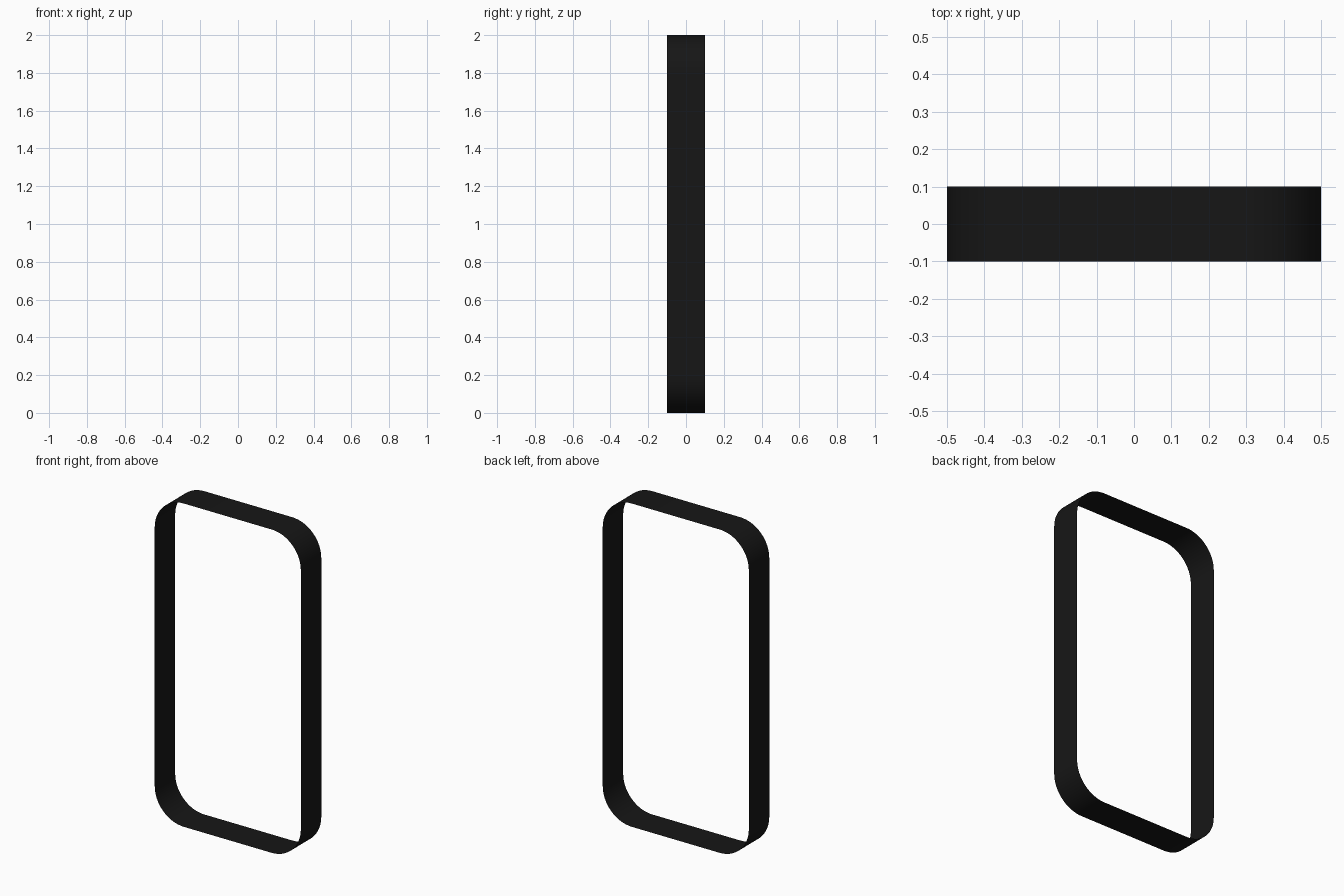
import bpy, bmesh, math

if "Cube" in bpy.data.objects:
    bpy.data.objects.remove(bpy.data.objects["Cube"])

W, H, D, R, SEG = 1.0, 2.0, 0.2, 0.2, 16

# Rounded rectangle outline in the XZ plane, counter-clockwise from +x
outline = []
corners = [(1, 1), (-1, 1), (-1, -1), (1, -1)]
for i, (sx, sz) in enumerate(corners):
    cx, cz = sx * (W / 2 - R), H / 2 + sz * (H / 2 - R)
    for k in range(SEG + 1):
        a = math.radians(90) * (i + k / SEG)
        outline.append((cx + R * math.cos(a), cz + R * math.sin(a)))

# Thin open band: outline swept along y, with no front or back faces
bm = bmesh.new()
front = [bm.verts.new((x, -D / 2, z)) for x, z in outline]
back = [bm.verts.new((x, D / 2, z)) for x, z in outline]
n = len(outline)
for i in range(n):
    j = (i + 1) % n
    bm.faces.new((front[i], back[i], back[j], front[j])).smooth = True
bm.normal_update()
# Make the normals point outward
if bm.faces[:][n - 1].normal.x < 0:
    bmesh.ops.reverse_faces(bm, faces=bm.faces[:])

mesh = bpy.data.meshes.new("frame_band")
bm.to_mesh(mesh)
bm.free()
band = bpy.data.objects.new("frame_band", mesh)
bpy.context.collection.objects.link(band)

# Black finish
black = bpy.data.materials.new("black")
black.diffuse_color = (0.008, 0.008, 0.008, 1)
black.use_nodes = True
black.node_tree.nodes["Principled BSDF"].inputs["Base Color"].default_value = black.diffuse_color
mesh.materials.append(black)
